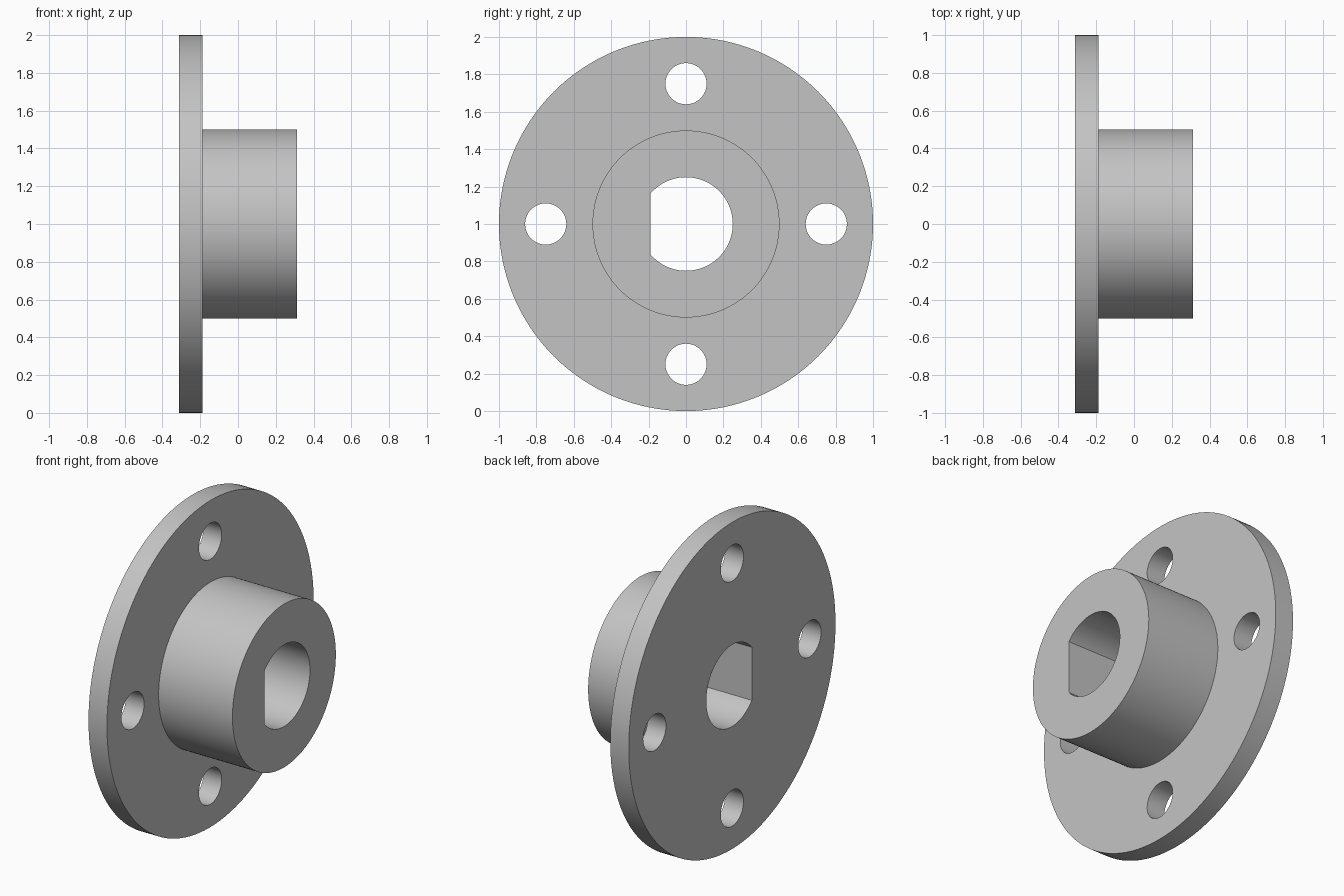
import bpy, bmesh, math
from mathutils import Vector

default = bpy.data.objects.get("Cube")
if default:
    bpy.data.objects.remove(default, do_unlink=True)

BACK, STEP, FRONT = -0.3125, -0.1875, 0.3125   # stations along the axis
CENTRE_Z = 1.0

steel = bpy.data.materials.new("plain_grey")
steel.use_nodes = True
grey = (0.55, 0.55, 0.55, 1)
steel.diffuse_color = grey
steel.node_tree.nodes["Principled BSDF"].inputs["Base Color"].default_value = grey


def finish(name, bm):
    bmesh.ops.recalc_face_normals(bm, faces=bm.faces)
    mesh = bpy.data.meshes.new(name)
    bm.to_mesh(mesh)
    bm.free()
    mesh.materials.append(steel)
    obj = bpy.data.objects.new(name, mesh)
    bpy.context.collection.objects.link(obj)
    return obj


def prism(name, outline, x0, x1):
    """Extrude a (y, z) outline along the x axis."""
    bm = bmesh.new()
    face = bm.faces.new([bm.verts.new((x0, y, z)) for y, z in outline])
    new = bmesh.ops.extrude_face_region(bm, geom=[face])["geom"]
    verts = [v for v in new if isinstance(v, bmesh.types.BMVert)]
    bmesh.ops.translate(bm, verts=verts, vec=(x1 - x0, 0, 0))
    return finish(name, bm)


def arc(radius, y=0, z=CENTRE_Z, start=0, end=2 * math.pi, count=64):
    step = (end - start) / count
    return [(y + radius * math.cos(start + i * step),
             z + radius * math.sin(start + i * step)) for i in range(count)]


# Flange and hub: one stepped profile turned around the axis
segments = 128
bm = bmesh.new()
rings = []
for x, r in ((BACK, 1), (STEP, 1), (STEP, 0.5), (FRONT, 0.5)):
    rings.append([bm.verts.new((x, y, z)) for y, z in arc(r, count=segments)])
for a, b in zip(rings, rings[1:]):
    for i in range(segments):
        j = (i + 1) % segments
        bm.faces.new((a[i], a[j], b[j], b[i]))
bm.faces.new(rings[0])
bm.faces.new(rings[-1])
body = finish("flanged_hub", bm)

# D-shaped shaft bore with its flat on the -y side
bore_r, flat_y = 0.25, -0.19
corner = math.acos(flat_y / bore_r)
count = 80
bore = arc(bore_r, start=-corner, end=corner, count=count)
bore.append((flat_y, CENTRE_Z + bore_r * math.sin(corner)))
cutters = [prism("bore_cutter", bore, -0.5, 0.5)]

# Four bolt holes around the flange
for k in range(4):
    a = k * math.pi / 2
    hole = arc(0.11, 0.75 * math.cos(a), CENTRE_Z + 0.75 * math.sin(a))
    cutters.append(prism("bolt_hole_cutter", hole, -0.5, 0))

# Cut the openings, then discard the cutters
bpy.ops.object.select_all(action="DESELECT")
bpy.context.view_layer.objects.active = body
body.select_set(True)
for cutter in cutters:
    cutter.hide_render = True
    mod = body.modifiers.new("opening", "BOOLEAN")
    mod.operation = "DIFFERENCE"
    mod.solver = "EXACT"
    mod.object = cutter
    bpy.ops.object.modifier_apply(modifier=mod.name)
    bpy.data.objects.remove(cutter, do_unlink=True)

bpy.ops.object.shade_smooth_by_angle(angle=math.radians(30))
